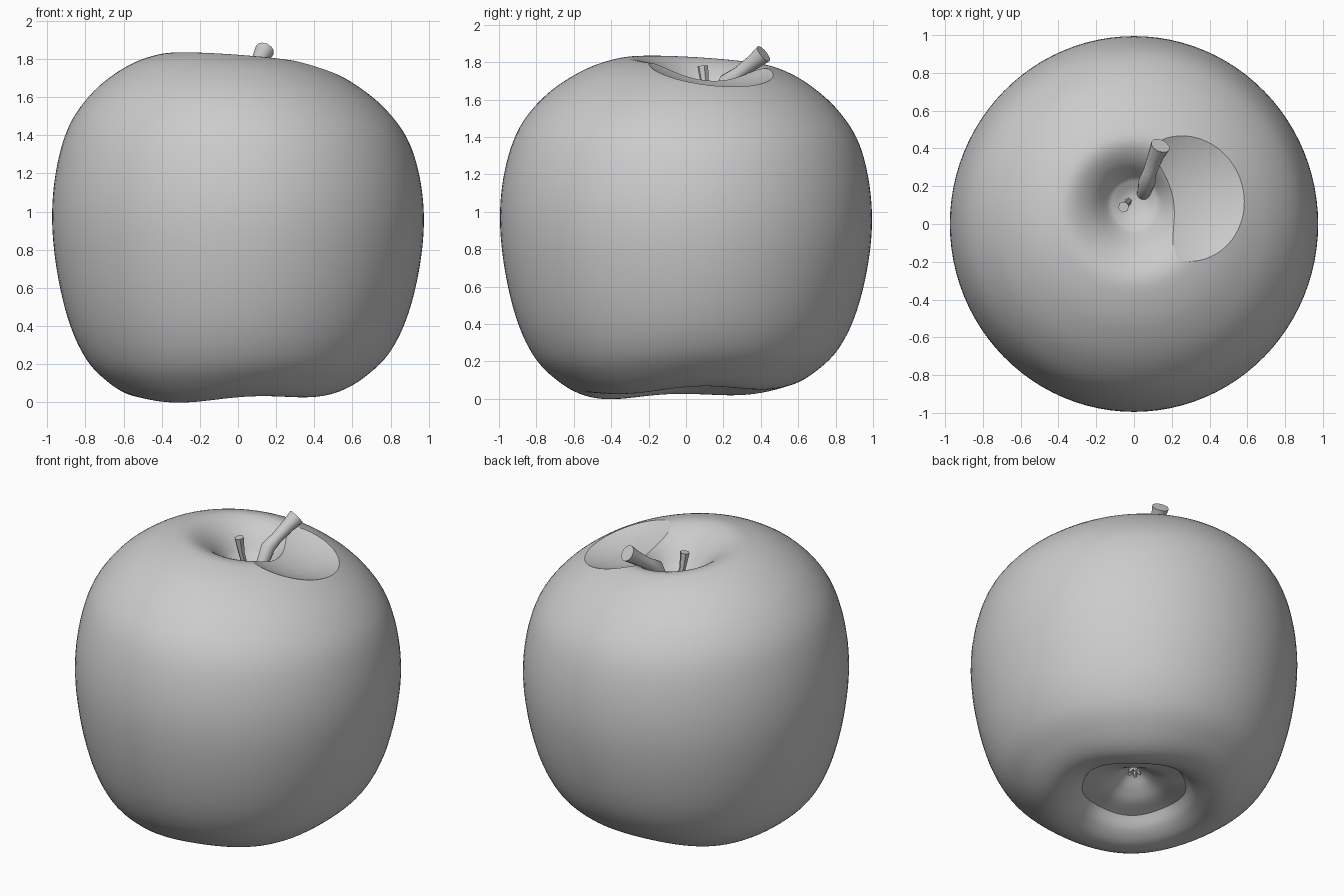
import bpy, bmesh, math
from mathutils import Vector

if "Cube" in bpy.data.objects:
    bpy.data.objects.remove(bpy.data.objects["Cube"])


def spline(pts, n=6):
    # smooth curve through profile points
    out = []
    p = [Vector(q) for q in pts]
    p = [2 * p[0] - p[1]] + p + [2 * p[-1] - p[-2]]
    for i in range(1, len(p) - 2):
        a, b, c, d = p[i - 1:i + 3]
        for k in range(n):
            t = k / n
            out.append(0.5 * (2 * b + (c - a) * t + (2 * a - 5 * b + 4 * c - d) * t * t
                              + (3 * b - a - 3 * c + d) * t ** 3))
    out.append(p[-2])
    return out


def smooth(ob, angle):
    bpy.ops.object.select_all(action='DESELECT')
    ob.select_set(True)
    bpy.context.view_layer.objects.active = ob
    bpy.ops.object.shade_smooth_by_angle(angle=math.radians(angle))


def finish(bm, name, angle=28):
    bmesh.ops.recalc_face_normals(bm, faces=bm.faces)
    me = bpy.data.meshes.new(name)
    bm.to_mesh(me)
    bm.free()
    ob = bpy.data.objects.new(name, me)
    bpy.context.collection.objects.link(ob)
    smooth(ob, angle)
    return ob


def skin(bm, rings):
    # bridge closed rings; single-vertex rings become poles
    for a, b in zip(rings, rings[1:]):
        n = max(len(a), len(b))
        for i in range(n):
            j = (i + 1) % n
            if len(a) == 1:
                bm.faces.new((a[0], b[i], b[j]))
            elif len(b) == 1:
                bm.faces.new((a[i], a[j], b[0]))
            else:
                bm.faces.new((a[i], a[j], b[j], b[i]))


# fruit body: lathe with hollows, leaning slightly, with soft lobes underneath
lower = [(0, .26), (.05, .25), (.12, .20), (.20, .16), (.31, .14)]
outer = [(.31, .14), (.37, .075), (.46, .038), (.56, .047), (.67, .11), (.79, .23), (.883, .42),
         (.948, .68), (.975, .95), (.953, 1.2), (.885, 1.42), (.76, 1.59), (.6, 1.715),
         (.45, 1.785), (.34, 1.80), (.23, 1.74), (.13, 1.625)]
inner = [(.13, 1.625), (.06, 1.59), (0, 1.58)]
profile = spline(lower) + spline(outer)[1:] + spline(inner)[1:]


def place(r, z, a):
    x, y = r * math.cos(a), 1.02 * r * math.sin(a)
    h = z / 1.85
    if z > 1:
        y += 0.12 * max(0, 1 - r / .975)
    low = max(0, 1 - h) ** 4
    lobes = -.012 * math.cos(4 * (a - math.radians(233))) * min(1, r / .3)
    z2 = z - (.08 * x + .07 * y) * h ** 3 + (.04 * (x + y) + lobes) * low
    return Vector((x, y, z2))


bm = bmesh.new()
N = 96
rings = []
for r, z in profile:
    angles = [0] if r < 1e-5 else [2 * math.pi * i / N for i in range(N)]
    rings.append([bm.verts.new(place(r, z, a)) for a in angles])
skin(bm, rings)
body = finish(bm, "fruit_body")

# shallow chip running from the stem hollow to the shoulder
n = Vector((.11, .1, 1)).normalized()
R = .77
bpy.ops.mesh.primitive_uv_sphere_add(segments=128, ring_count=64, radius=R,
                                     location=Vector((.36, .13, 1.668)) + n * R)
cutter = bpy.context.object
cutter.name = "chip_cutter"
cutter.hide_render = True
m = body.modifiers.new("chip", 'BOOLEAN')
m.operation, m.solver, m.object = 'DIFFERENCE', 'EXACT', cutter
bpy.context.view_layer.objects.active = body
bpy.ops.object.modifier_apply(modifier=m.name)
bpy.data.objects.remove(cutter)
smooth(body, 28)


def twig(name, pts, radii, sides=12):
    # tapered tube along a short path
    pts = [Vector(p) for p in pts]
    bm = bmesh.new()
    rings = []
    for i, (p, r) in enumerate(zip(pts, radii)):
        d = pts[min(i + 1, len(pts) - 1)] - pts[max(i - 1, 0)]
        q = d.to_track_quat('Z', 'Y')
        rings.append([bm.verts.new(p + q @ Vector((r * math.cos(t), r * math.sin(t), 0)))
                      for t in (2 * math.pi * k / sides for k in range(sides))])
    skin(bm, rings)
    bm.faces.new(rings[0])
    bm.faces.new(rings[-1])
    return finish(bm, name, 40)


# stem and small bud stub
twig("stem", [(.05, .16, 1.57), (.068, .22, 1.70), (.085, .28, 1.74), (.115, .36, 1.80),
              (.14, .415, 1.845)], [.035, .045, .036, .042, .052])
twig("bud_stub", [(-.03, .12, 1.58), (-.045, .10, 1.68), (-.055, .09, 1.78)],
     [.018, .02, .03], 6)

# dried flower tips in the bottom hollow
for i in range(5):
    a = 2 * math.pi * i / 5
    c, s = math.cos(a), math.sin(a)
    twig(f"flower_tip_{i + 1}", [(.01 * c, .01 * s, .29), (.022 * c, .022 * s, .245),
                                 (.038 * c, .038 * s, .225)], [.016, .014, .006], 6)
